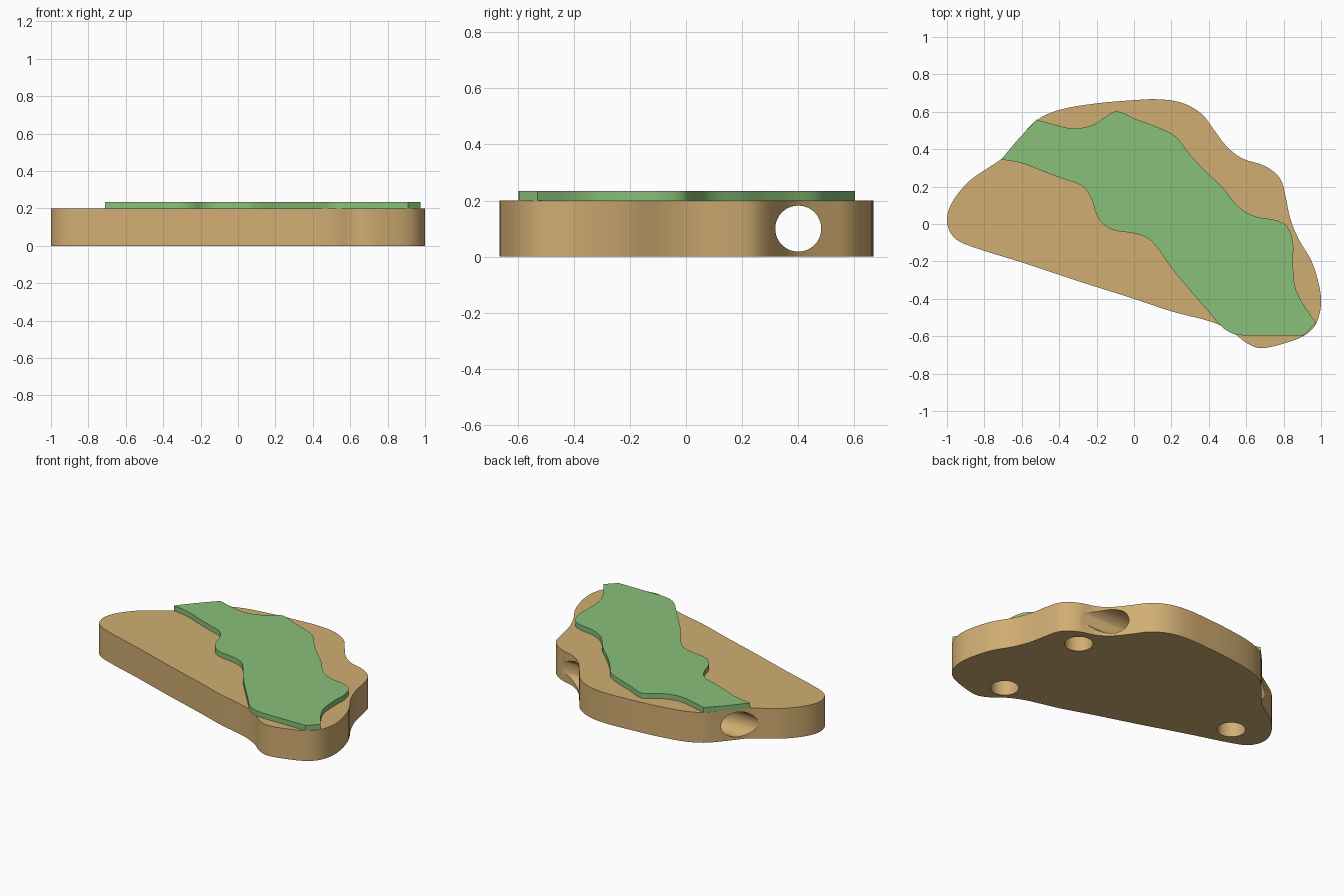
import bpy, bmesh, math
from mathutils import Vector

if "Cube" in bpy.data.objects:
    bpy.data.objects.remove(bpy.data.objects["Cube"])


def material(name, rgb):
    m = bpy.data.materials.new(name)
    m.diffuse_color = (*rgb, 1)
    m.use_nodes = True
    m.node_tree.nodes["Principled BSDF"].inputs["Base Color"].default_value = m.diffuse_color
    return m


def spline(pts, corners=(), n=4):
    """Closed smooth curve through pts; indices in corners stay sharp."""
    p = [Vector(q) for q in pts]
    c = len(p)
    out = []
    for i in range(c):
        a, b = p[i], p[(i + 1) % c]
        ta = (b - p[i - 1]) / 2 if i not in corners else b - a
        tb = (p[(i + 2) % c] - a) / 2 if (i + 1) % c not in corners else b - a
        # keep tangents in proportion to the segment length
        length = (b - a).length
        ta, tb = ta.normalized() * length, tb.normalized() * length
        for k in range(n):
            t = k / n
            out.append(a * (2*t**3 - 3*t*t + 1) + ta * (t**3 - 2*t*t + t)
                       + b * (3*t*t - 2*t**3) + tb * (t**3 - t*t))
    return out


def slab(name, outline, z0, z1, mat):
    bm = bmesh.new()
    face = bm.faces.new([bm.verts.new((v.x, v.y, z0)) for v in outline])
    top = bmesh.ops.extrude_face_region(bm, geom=[face])
    bmesh.ops.translate(bm, vec=(0, 0, z1 - z0),
                        verts=[v for v in top["geom"] if isinstance(v, bmesh.types.BMVert)])
    bmesh.ops.recalc_face_normals(bm, faces=bm.faces)
    me = bpy.data.meshes.new(name)
    bm.to_mesh(me)
    bm.free()
    ob = bpy.data.objects.new(name, me)
    bpy.context.collection.objects.link(ob)
    me.materials.append(mat)
    return ob


def drill(target, loc, radius, depth, rot=(0, 0, 0)):
    """Cut a round hole into the target and remove the cutter."""
    bpy.ops.mesh.primitive_cylinder_add(vertices=48, radius=radius, depth=depth,
                                        location=loc, rotation=rot)
    cutter = bpy.context.object
    cutter.hide_render = True
    cutter.data.materials.append(target.data.materials[0])
    mod = target.modifiers.new("hole", 'BOOLEAN')
    mod.operation, mod.solver, mod.object = 'DIFFERENCE', 'EXACT', cutter
    bpy.context.view_layer.objects.active = target
    bpy.ops.object.modifier_apply(modifier=mod.name)
    bpy.data.objects.remove(cutter)


def shade(ob):
    bpy.ops.object.select_all(action='DESELECT')
    ob.select_set(True)
    bpy.context.view_layer.objects.active = ob
    bpy.ops.object.shade_smooth_by_angle(angle=math.radians(30))


tan = material("tan", (0.64, 0.42, 0.17))
green = material("green", (0.25, 0.53, 0.19))

# Base slab outline
base_pts = [(-1, 0.02), (-0.97, 0.12), (-0.88, 0.23), (-0.78, 0.30), (-0.70, 0.355),
            (-0.62, 0.45), (-0.52, 0.555), (-0.4, 0.61), (-0.2, 0.645), (0, 0.662),
            (0.12, 0.667), (0.25, 0.65), (0.36, 0.59), (0.43, 0.5), (0.5, 0.41),
            (0.58, 0.35), (0.7, 0.31), (0.78, 0.245), (0.81, 0.15), (0.835, 0.03),
            (0.88, -0.08), (0.95, -0.2), (0.99, -0.33), (1.0, -0.43), (0.975, -0.53),
            (0.92, -0.59), (0.83, -0.63), (0.68, -0.664), (0.6, -0.635), (0.53, -0.58),
            (0.42, -0.525), (0.2, -0.467), (0, -0.4), (-0.3, -0.305), (-0.6, -0.205),
            (-0.87, -0.12), (-0.965, -0.07)]
base = slab("base", spline(base_pts), 0, 0.2, tan)

# Sideways hole right through, and three blind holes underneath
drill(base, (0, 0.4, 0.1), 0.082, 3, (0, math.pi / 2, 0))
for x, y in ((0.6, -0.49), (0.6, 0.2), (-0.76, 0)):
    drill(base, (x, y, 0), 0.085, 0.24)
shade(base)

# Wavy raised strip on top
strip_pts = [(-0.71, 0.345), (-0.6, 0.325), (-0.47, 0.275), (-0.36, 0.235), (-0.28, 0.205),
             (-0.23, 0.14), (-0.2, 0.05), (-0.16, -0.005), (-0.1, -0.035), (0, -0.05),
             (0.08, -0.08), (0.13, -0.135), (0.2, -0.235), (0.3, -0.355), (0.4, -0.47),
             (0.47, -0.55), (0.53, -0.587), (0.6, -0.597), (0.91, -0.595), (0.975, -0.53),
             (0.9, -0.42), (0.86, -0.33), (0.85, -0.2), (0.85, -0.1), (0.82, -0.015),
             (0.76, 0.02), (0.65, 0.04), (0.56, 0.09), (0.47, 0.20), (0.38, 0.285),
             (0.3, 0.37), (0.22, 0.47), (0.12, 0.52), (0, 0.565), (-0.05, 0.59),
             (-0.1, 0.602), (-0.15, 0.575), (-0.22, 0.53), (-0.32, 0.51), (-0.42, 0.53),
             (-0.52, 0.558), (-0.62, 0.452)]
strip = slab("raised_strip", spline(strip_pts, (0, 17, 18, 19, 40)), 0.2, 0.234, green)
shade(strip)
